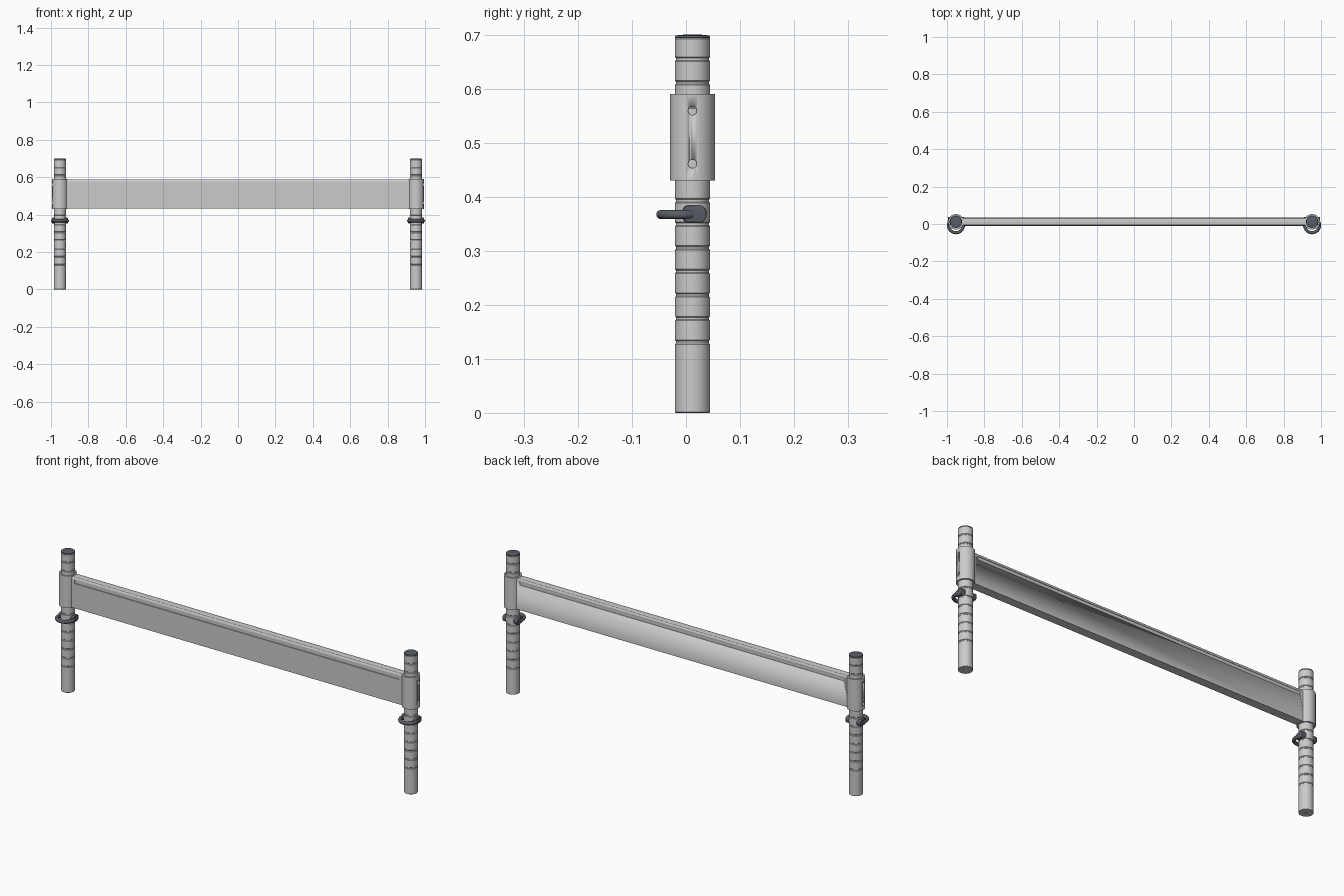
import bpy, bmesh, math
from mathutils import Matrix, Vector

if "Cube" in bpy.data.objects:
    bpy.data.objects.remove(bpy.data.objects["Cube"])

YC = 0.012      # post axis in y
PX = 0.952      # post axis in x
dark = bpy.data.materials.new("dark_grey")
dark.diffuse_color = (0.10, 0.11, 0.13, 1)
dark.use_nodes = True
dark.node_tree.nodes["Principled BSDF"].inputs["Base Color"].default_value = dark.diffuse_color


def add(name, bm, mat=None, angle=30):
    bmesh.ops.recalc_face_normals(bm, faces=bm.faces)
    me = bpy.data.meshes.new(name)
    bm.to_mesh(me)
    bm.free()
    ob = bpy.data.objects.new(name, me)
    bpy.context.collection.objects.link(ob)
    if mat:
        me.materials.append(mat)
    bpy.ops.object.select_all(action='DESELECT')
    ob.select_set(True)
    bpy.context.view_layer.objects.active = ob
    bpy.ops.object.shade_smooth_by_angle(angle=math.radians(angle))
    return ob


def lathe(name, prof, x, mat=None, closed=False, n=48):
    bm = bmesh.new()
    rings = []
    for r, z in prof:
        rings.append([bm.verts.new((x + r * math.cos(2 * math.pi * i / n),
                                    YC + r * math.sin(2 * math.pi * i / n), z)) for i in range(n)])
    pairs = list(zip(rings, rings[1:])) + ([(rings[-1], rings[0])] if closed else [])
    for a, b in pairs:
        for i in range(n):
            j = (i + 1) % n
            bm.faces.new((a[i], a[j], b[j], b[i]))
    if not closed:
        bm.faces.new(rings[0])
        bm.faces.new(rings[-1])
    return add(name, bm, mat)


def extrude_x(name, pts, x0, x1, mat=None, bevel=0):
    bm = bmesh.new()
    f = bm.faces.new([bm.verts.new((x0, y, z)) for y, z in pts])
    new = bmesh.ops.extrude_face_region(bm, geom=[f])['geom']
    bmesh.ops.translate(bm, vec=(x1 - x0, 0, 0), verts=[v for v in new if isinstance(v, bmesh.types.BMVert)])
    if bevel:
        caps = [e for e in bm.edges if abs(e.verts[0].co.x - e.verts[1].co.x) < 1e-6]
        bmesh.ops.bevel(bm, geom=caps, offset=bevel, segments=3, profile=0.5, affect='EDGES')
    return add(name, bm, mat)


def circle(y, z, r, n=24):
    return [(y + r * math.cos(2 * math.pi * i / n), z + r * math.sin(2 * math.pi * i / n)) for i in range(n)]


def cut(ob, cutter):
    m = ob.modifiers.new("cut", 'BOOLEAN')
    m.operation, m.object, m.solver = 'DIFFERENCE', cutter, 'EXACT'
    cutter.hide_render = True
    cutter.hide_set(True)


R, G = 0.0325, 0.0305
for side, s in (("left", -1), ("right", 1)):
    x = s * PX
    # post with evenly spaced grooves and a bored foot
    prof = [(0.006, 0.03), (0.006, 0.0), (0.031, 0.0), (R, 0.0015)]
    for k in range(13):
        z = 0.131 + 0.0436 * k
        prof += [(R, z - 0.004), (G, z - 0.002), (G, z + 0.002), (R, z + 0.004)]
    prof += [(R, 0.692), (0.031, 0.694)]
    lathe(side + "_post", prof, x)
    # domed end cap
    lathe(side + "_post_cap", [(0.031, 0.692), (R, 0.695), (0.031, 0.698), (0.022, 0.6995), (0.008, 0.7)], x, dark)
    # sleeve with two screw holes on the outside
    sleeve = lathe(side + "_sleeve", [(0.0335, 0.43), (0.0415, 0.43), (0.0415, 0.59), (0.0335, 0.59)], x, closed=True)
    for i, z in enumerate((0.461, 0.559)):
        cut(sleeve, extrude_x(f"{side}_hole_cutter_{i}", circle(YC, z, 0.008), x + s * 0.025, x + s * 0.06))
    # locking ring around the front of the post
    bm = bmesh.new()
    n, m, rr, tr = 48, 16, 0.0395, 0.0085
    grid = []
    for i in range(n):
        a = 2 * math.pi * i / n
        grid.append([bm.verts.new((x + (rr + tr * math.cos(b)) * math.cos(a),
                                   -0.007 + (rr + tr * math.cos(b)) * math.sin(a),
                                   0.367 + tr * math.sin(b)))
                     for b in (2 * math.pi * j / m for j in range(m))])
    for i in range(n):
        for j in range(m):
            p, q = grid[i], grid[(i + 1) % n]
            bm.faces.new((p[j], q[j], q[(j + 1) % m], p[(j + 1) % m]))
    add(side + "_locking_ring", bm, dark)
    # rounded pin ends where the ring enters the post
    r = 0.0125
    pts = []
    for i in range(24):
        a = 2 * math.pi * (i + 0.5) / 24
        pts.append((0.015 + math.copysign(0.011, math.cos(a)) + r * math.cos(a), 0.368 + 0.016 * math.sin(a)))
    extrude_x(side + "_locking_pin", pts, x - 0.042, x + 0.042, dark, 0.003)

# crossbeam with rounded top edges
H, T, B, c = 0.0215, 0.588, 0.432, 0.010
prof = [(YC - H, B), (YC + H, B)]
for sy, angs in ((1, (0, 30, 60, 90)), (-1, (90, 60, 30, 0))):
    for a in angs:
        t = math.radians(a)
        prof.append((YC + sy * (H - c + c * math.cos(t)), T - c + c * math.sin(t)))
beam = extrude_x("crossbeam", prof, -0.925, 0.925)
# long shallow slot on both faces
for name, sy in (("front", -1), ("back", 1)):
    y0, y1 = YC + sy * (H - 0.004), YC + sy * (H + 0.02)
    cut(beam, extrude_x(name + "_slot_cutter", [(y0, 0.556), (y1, 0.556), (y1, 0.574), (y0, 0.574)], -0.9, 0.9))
